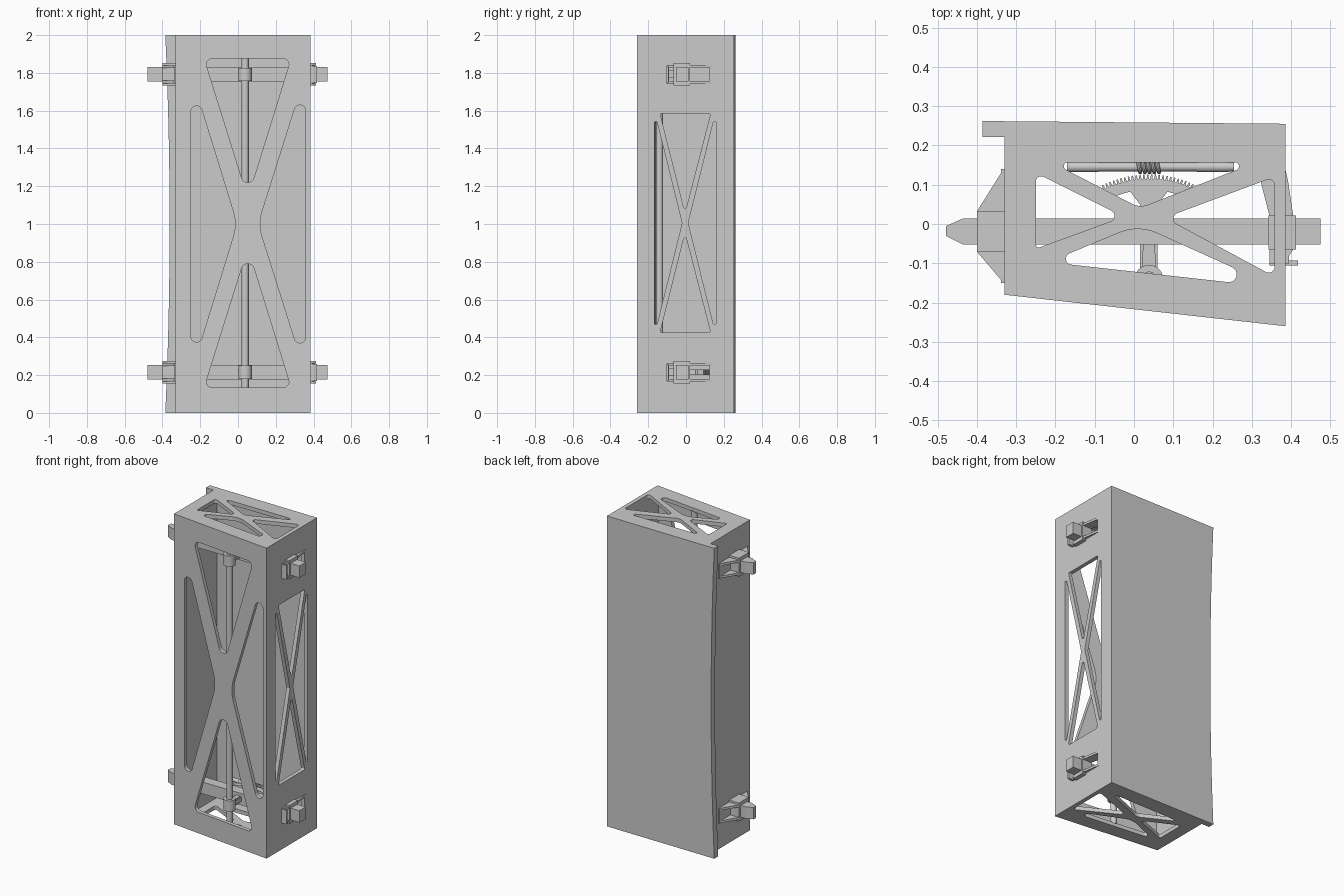
import bpy, bmesh, math
from mathutils import Vector

if "Cube" in bpy.data.objects:
    bpy.data.objects.remove(bpy.data.objects["Cube"])

T = 0.025  # wall thickness


def fillet(pts, radii, n=8):
    """Round the corners of a polygon."""
    if not isinstance(radii, (list, tuple)):
        radii = [radii] * len(pts)
    out = []
    for i, r in enumerate(radii):
        p = Vector(pts[i])
        u = (Vector(pts[i - 1]) - p).normalized()
        v = (Vector(pts[(i + 1) % len(pts)]) - p).normalized()
        half = math.acos(max(-1, min(1, u.dot(v)))) / 2
        c = p + (u + v).normalized() * r / math.sin(half)
        d = r / math.tan(half)
        s, e = p + u * d - c, p + v * d - c
        a0 = math.atan2(s.y, s.x)
        da = math.atan2(e.y, e.x) - a0
        da = (da + math.pi) % (2 * math.pi) - math.pi
        out += [(c.x + r * math.cos(a0 + da * k / n), c.y + r * math.sin(a0 + da * k / n)) for k in range(n + 1)]
    return out


def prisms(name, items):
    """One object from several extruded polygons: (points, axis, low, high)."""
    bm = bmesh.new()
    for pts, axis, lo, hi in items:
        place = {'z': lambda a, b, c: (a, b, c), 'y': lambda a, b, c: (a, c, b), 'x': lambda a, b, c: (c, a, b)}[axis]
        low = [bm.verts.new(place(a, b, lo)) for a, b in pts]
        top = [bm.verts.new(place(a, b, hi)) for a, b in pts]
        bm.faces.new(low)
        bm.faces.new(top)
        for i in range(len(pts)):
            j = (i + 1) % len(pts)
            bm.faces.new((low[i], low[j], top[j], top[i]))
    bmesh.ops.recalc_face_normals(bm, faces=bm.faces)
    me = bpy.data.meshes.new(name)
    bm.to_mesh(me)
    bm.free()
    ob = bpy.data.objects.new(name, me)
    bpy.context.collection.objects.link(ob)
    return ob


def rect(a0, a1, b0, b1):
    return [(a0, b0), (a1, b0), (a1, b1), (a0, b1)]


def flip(pts, about):
    """Mirror a 2D outline in its second coordinate."""
    return [(a, 2 * about - b) for a, b in pts]


def shade(ob):
    bpy.ops.object.select_all(action='DESELECT')
    ob.select_set(True)
    bpy.context.view_layer.objects.active = ob
    bpy.ops.object.shade_smooth_by_angle(angle=math.radians(35))


def rod(name, r, p, q, sides=24):
    p, q = Vector(p), Vector(q)
    bpy.ops.mesh.primitive_cylinder_add(vertices=sides, radius=r, depth=(q - p).length, location=(p + q) / 2)
    ob = bpy.context.object
    ob.rotation_euler = (q - p).to_track_quat('Z', 'Y').to_euler()
    ob.name = name
    shade(ob)
    return ob


# housing: tapered box, open at the back where the door plate closes it
housing = prisms("housing", [([(-0.33, -0.18), (0.385, -0.26), (0.385, 0.222), (-0.33, 0.222)], 'z', 0, 2)])
cavity = prisms("cavity_cutter", [([(-0.33 + T, -0.183 + T), (0.385 - T, -0.257 + T), (0.385 - T, 0.3), (-0.33 + T, 0.3)], 'z', T, 2 - T)])

# front cross-braced windows
tri = fillet([(-0.178, 1.875), (0.28, 1.875), (0.052, 1.14)], [0.03, 0.03, 0.034])
left = fillet([(-0.25, 1.794), (-0.25, 0.206), (-0.005, 1.0)], [0.03, 0.03, 0.22])
right = fillet([(0.358, 1.794), (0.358, 0.206), (0.107, 1.0)], [0.03, 0.03, 0.22])
front_cut = prisms("front_window_cutter", [(o, 'y', -0.4, -0.12) for o in (tri, flip(tri, 1.005), left, right)])

# right side windows and latch openings
tri = fillet([(-0.137, 1.585), (0.13, 1.585), (-0.005, 1.06)], 0.008)
left = fillet([(-0.168, 1.6), (-0.168, 0.41), (-0.021, 1.005)], 0.008)
right = fillet([(0.16, 1.6), (0.16, 0.41), (0.012, 1.005)], 0.008)
slots = [rect(-0.09, 0.125, z - 0.045, z + 0.045) for z in (0.215, 1.792)]
side_cut = prisms("side_window_cutter", [(o, 'x', 0.33, 0.5) for o in (tri, flip(tri, 1.005), left, right, *slots)])

# top and bottom windows
outlines = [fillet([(-0.25, 0.13), (-0.25, -0.063), (-0.027, 0.0185)], [0.014, 0.008, 0.015]),
            fillet([(0.358, 0.12), (0.358, -0.134), (0.079, 0.016)], 0.015),
            fillet([(-0.21, 0.157), (0.31, 0.157), (0.015, 0.041)], [0.01, 0.01, 0.05]),
            fillet([(-0.218, -0.097), (0.365, -0.162), (0.011, -0.002)], [0.015, 0.02, 0.12])]
end_cut = prisms("end_window_cutter", [(o, 'z', lo, lo + 0.1) for o in outlines for lo in (-0.05, 1.95)])

for cutter in (cavity, front_cut, side_cut, end_cut):
    mod = housing.modifiers.new("cut", 'BOOLEAN')
    mod.object = cutter
    mod.operation = 'DIFFERENCE'
    mod.solver = 'EXACT'
dg = bpy.context.evaluated_depsgraph_get()
baked = bpy.data.meshes.new_from_object(housing.evaluated_get(dg))
housing.modifiers.clear()
housing.data = baked
for cutter in (cavity, front_cut, side_cut, end_cut):
    bpy.data.objects.remove(cutter)

# back plate with a gently hollowed left edge
edge = [(-0.362 - 0.023 * (1 - i / 12) ** 2, 2 * i / 24) for i in range(25)]
plate = prisms("back_plate", [([(0.385, 2), (0.385, 0)] + edge, 'y', 0.222, 0.262)])
for v in plate.data.vertices:
    if v.co.y > 0.25:
        v.co.y -= 0.007 * (v.co.x + 0.385) / 0.77

for level, z in (("lower", 0.215), ("upper", 1.792)):
    # locking bar with tapered nose
    prisms(level + "_lock_bar", [([(-0.478, -0.005), (-0.478, -0.031), (-0.435, -0.052), (0.475, -0.052),
                                   (0.475, 0.014), (-0.435, 0.014)], 'z', z - 0.038, z + 0.038)])
    # left guide: block with sloping gussets
    gusset = [(-0.325, 0.14), (-0.332, 0.14), (-0.40, 0.032), (-0.40, -0.07), (-0.332, -0.15), (-0.325, -0.15)]
    prisms(level + "_left_guide", [
        (rect(-0.40, -0.32, -0.07, 0.032), 'z', z - 0.06, z + 0.06),
        (gusset, 'z', z - 0.048, z - 0.033), (gusset, 'z', z + 0.033, z + 0.048),
        (rect(-0.338, -0.325, -0.15, 0.14), 'z', z - 0.048, z + 0.048)])
    # right guide: collar, forked gussets and end flange
    fork = [(0.322, 0.11), (0.385, 0.14), (0.392, 0.11), (0.405, 0.022), (0.405, -0.065), (0.395, -0.08),
            (0.395, -0.1), (0.345, -0.1), (0.345, 0.02)]
    prisms(level + "_right_guide", [
        (rect(0.342, 0.412, -0.065, 0.022), 'z', z - 0.06, z + 0.06),
        (fork, 'z', z - 0.05, z - 0.036), (fork, 'z', z + 0.036, z + 0.05),
        (rect(0.345, 0.418, -0.105, -0.093), 'z', z - 0.045, z + 0.045)])
    # hub and lever linking the shaft to the bar
    rod(level + "_hub", 0.036, (0.038, -0.14, z - 0.035), (0.038, -0.14, z + 0.035))
    prisms(level + "_lever", [([(0.018, -0.14), (0.058, -0.14), (0.052, -0.04), (0.024, -0.04)], 'z', z - 0.02, z + 0.02)])

# vertical drive shaft
rod("drive_shaft", 0.019, (0.038, -0.14, 0.02), (0.038, -0.14, 1.98))

# toothed sector on an arm, driven by a worm
cx, cy, z = 0.038, -0.145, 0.215


def polar(r, deg):
    return (cx + r * math.sin(math.radians(deg)), cy + r * math.cos(math.radians(deg)))


rim = []
for i in range(-14, 14):
    a = i * 2.1
    rim += [polar(0.26, a), polar(0.26, a + 0.8), polar(0.271, a + 1.1), polar(0.271, a + 1.8)]
rim += [polar(0.232, 28 - 4 * i) for i in range(15)]
prisms("gear_sector", [(rim, 'z', z - 0.015, z + 0.015),
                       ([(0.015, cy), (0.06, cy), (0.06, 0.05), (0.09, 0.088), (-0.014, 0.088), (0.015, 0.05)],
                        'z', z - 0.014, z + 0.014)])
rod("worm_rod", 0.011, (-0.165, 0.145, z), (0.255, 0.145, z))
for x in (-0.13, 0.2):
    rod("worm_rod_sleeve", 0.013, (x - 0.04, 0.145, z), (x + 0.04, 0.145, z))
for i in range(5):
    bpy.ops.mesh.primitive_torus_add(major_radius=0.014, minor_radius=0.005, major_segments=20, minor_segments=8,
                                     location=(0.013 + 0.012 * i, 0.145, z), rotation=(0, math.radians(90), 0.2))
    bpy.context.object.name = "worm_thread"
    shade(bpy.context.object)
